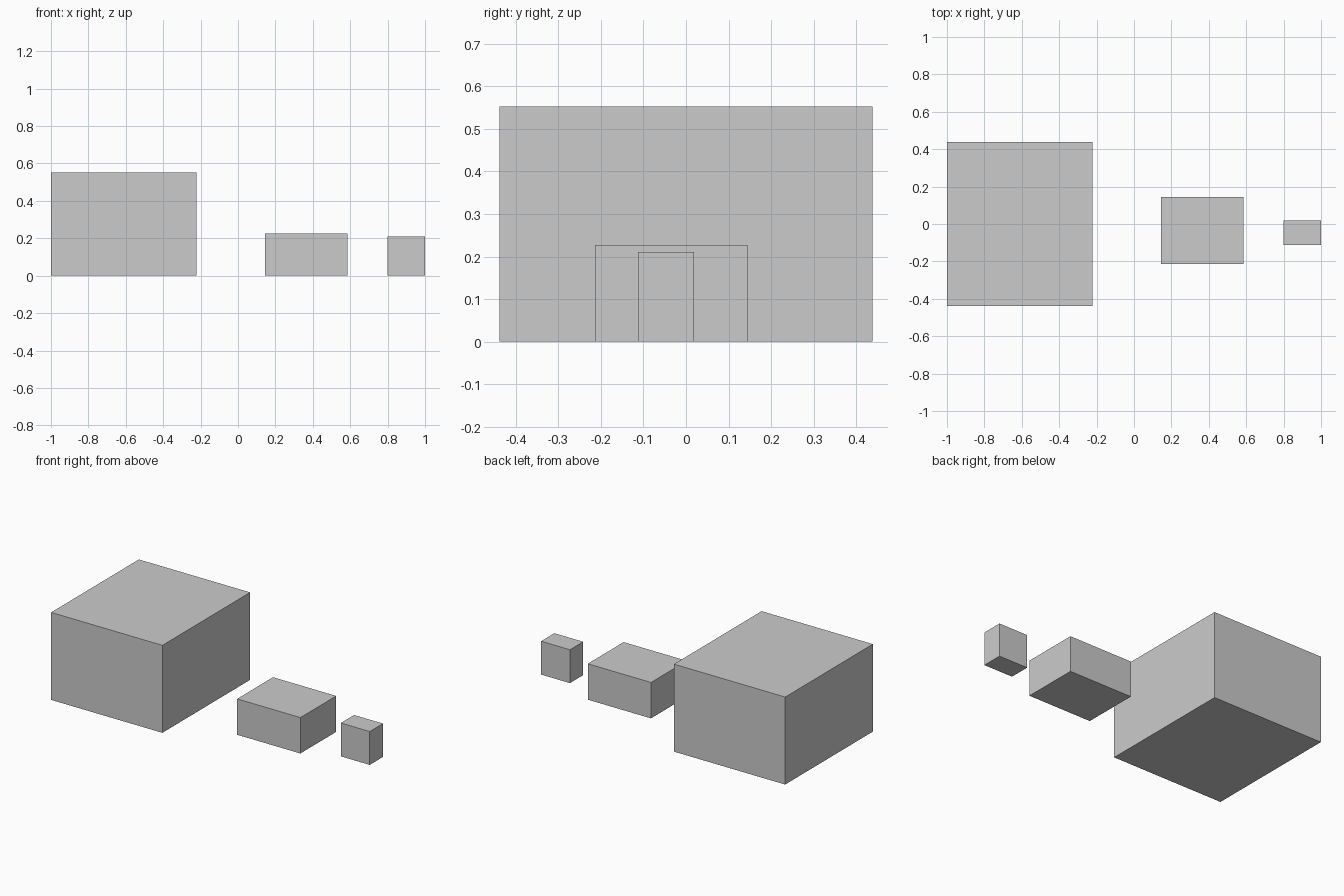
import bpy

if "Cube" in bpy.data.objects:
    bpy.data.objects.remove(bpy.data.objects["Cube"])


def box(name, x, y, height):
    """Box standing on the ground, spanning the x and y ranges."""
    bpy.ops.mesh.primitive_cube_add(size=1)
    ob = bpy.context.object
    ob.name = name
    ob.scale = (x[1] - x[0], y[1] - y[0], height)
    ob.location = ((x[0] + x[1]) / 2, (y[0] + y[1]) / 2, height / 2)
    bpy.ops.object.transform_apply(location=False, rotation=False, scale=True)
    return ob


# three separate boxes in a row, from large to small
box("large_box", (-1.0, -0.222), (-0.438, 0.438), 0.553)
box("medium_box", (0.144, 0.586), (-0.214, 0.144), 0.227)
box("small_box", (0.798, 1.0), (-0.113, 0.019), 0.211)
